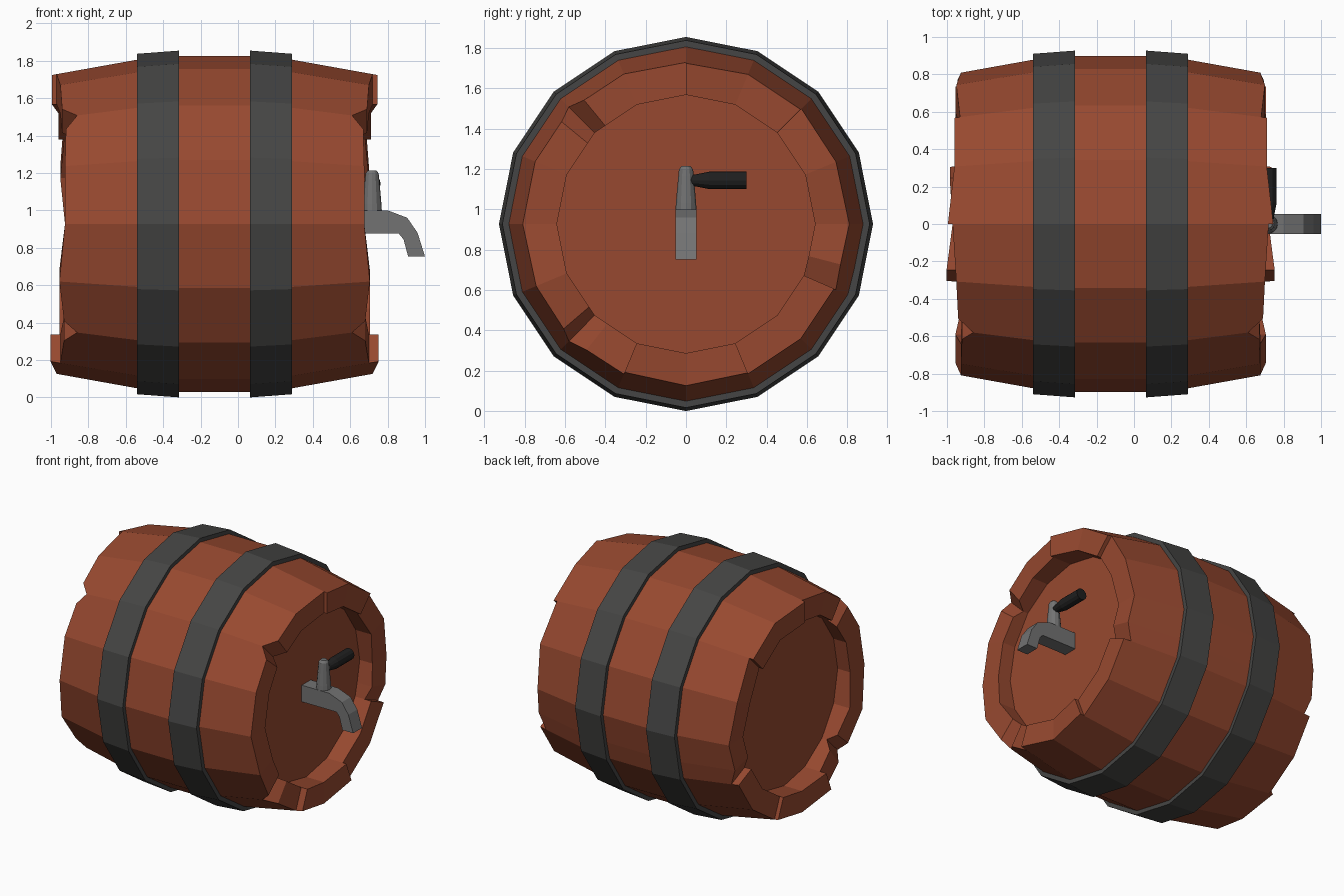
import bpy, bmesh, math
from mathutils import Vector

if "Cube" in bpy.data.objects:
    bpy.data.objects.remove(bpy.data.objects["Cube"])

CX, CZ, N = -0.125, 0.927, 16   # barrel middle, axis height, sides


def material(name, rgb):
    m = bpy.data.materials.new(name)
    m.diffuse_color = (*rgb, 1)
    m.use_nodes = True
    m.node_tree.nodes["Principled BSDF"].inputs["Base Color"].default_value = m.diffuse_color
    return m


WOOD = material("wood", (0.31, 0.066, 0.029))
IRON = material("dark_iron", (0.06, 0.06, 0.058))
METAL = material("grey_metal", (0.17, 0.17, 0.17))
BLACK = material("black_grip", (0.014, 0.014, 0.014))


def finish(bm, name, mat):
    bmesh.ops.remove_doubles(bm, verts=bm.verts, dist=1e-4)
    bmesh.ops.recalc_face_normals(bm, faces=bm.faces)
    me = bpy.data.meshes.new(name)
    bm.to_mesh(me)
    bm.free()
    me.materials.append(mat)
    ob = bpy.data.objects.new(name, me)
    bpy.context.collection.objects.link(ob)
    return ob


def ring_point(k, x, r):
    """Point on a 16-sided ring; fractional k lies on the straight side."""
    i = math.floor(k)
    a, b = (Vector((0, math.cos(j * math.tau / N), math.sin(j * math.tau / N))) for j in (i, i + 1))
    p = a.lerp(b, k - i) * r
    return Vector((x, p.y, p.z + CZ))


def add_face(bm, pts):
    bm.faces.new([bm.verts.new(p) for p in pts])


def lathe(name, profile, axis, origin, sides, mat, hollow=False):
    """Turned part: profile of (distance along axis, radius); hollow closes it as a hoop."""
    bm = bmesh.new()
    rot = Vector((0, 0, 1)).rotation_difference(Vector(axis)).to_matrix()
    rings = [[bm.verts.new(rot @ Vector((r * math.cos(i * math.tau / sides),
                                         r * math.sin(i * math.tau / sides), h)) + Vector(origin))
              for i in range(sides)] for h, r in profile]
    pairs = list(zip(rings, rings[1:]))
    if hollow:
        pairs.append((rings[-1], rings[0]))
    else:
        bm.faces.new(rings[0])
        bm.faces.new(rings[-1])
    for a, b in pairs:
        for i in range(sides):
            j = (i + 1) % sides
            bm.faces.new((a[i], a[j], b[j], b[i]))
    return finish(bm, name, mat)


# Barrel: uneven stave ends as (position round the rim, x of the end)
RIM = [(0, .675), (1, .70), (2, .68), (2, .71), (3, .71), (4, .745), (4, .72), (5, .70),
       (5.75, .69), (6, .61), (6.25, .67), (7, .675), (8, .675), (9, .705), (9.8, .68),
       (10, .61), (10.3, .68), (11, .70), (11, .752), (12, .72), (13, .735), (13, .705),
       (14, .705), (14.95, .705), (14.95, .65), (15.35, .695), (16, .675)]
LID_X, FLAT, R_MID, R_LID = 0.57, 0.31, 0.897, 0.64


def outer_r(x):
    return R_MID - 0.095 * (x - CX - FLAT) / 0.53


bm = bmesh.new()
for s in (1, -1):
    def mx(x):
        return CX + s * (x - CX)
    for (a, x0), (b, x1) in zip(RIM, RIM[1:]):
        o0, o1 = ring_point(a, mx(x0), outer_r(x0)), ring_point(b, mx(x1), outer_r(x1))
        i0, i1 = ring_point(a, mx(x0), R_LID), ring_point(b, mx(x1), R_LID)
        add_face(bm, (o0, o1, i1, i0))                       # stave end
        if a == b:
            continue
        m0, m1 = (ring_point(k, CX + s * FLAT, R_MID) for k in (a, b))
        l0, l1 = (ring_point(k, mx(LID_X), R_LID) for k in (a, b))
        add_face(bm, (m0, m1, o1, o0))                       # tapered side
        add_face(bm, (i0, i1, l1, l0))                       # inner wall
        add_face(bm, (l0, l1, Vector((mx(LID_X), 0, CZ))))   # lid
        if s == 1:                                           # straight middle
            n0, n1 = (ring_point(k, CX - FLAT, R_MID) for k in (a, b))
            add_face(bm, (m0, m1, n1, n0))
finish(bm, "barrel_body", WOOD)

# Iron hoops, mirrored about the barrel middle
for name, s in (("right_hoop", 1), ("left_hoop", -1)):
    lathe(name, [(.19, .89), (.19, .927), (.415, .910), (.415, .87)],
          (s, 0, 0), (CX, 0, CZ), N, IRON, hollow=True)

# Tap spout: side outline extruded across y
outline = [(.565, 1.0), (.80, 1.0), (.905, .96), (.96, .88), (1.0, .752),
           (.91, .752), (.885, .845), (.86, .875), (.565, .875)]
bm = bmesh.new()
f = bm.faces.new([bm.verts.new((x, -.053, z)) for x, z in outline])
ext = bmesh.ops.extrude_face_region(bm, geom=[f])
bmesh.ops.translate(bm, vec=(0, .106, 0),
                    verts=[v for v in ext["geom"] if isinstance(v, bmesh.types.BMVert)])
finish(bm, "tap_spout", METAL)

# Tap stem and grip
lathe("tap_stem", [(0, .052), (.035, .05), (.17, .038), (.20, .035), (.216, .022)],
      (0, 0, 1), (.717, 0, .998), 12, METAL)
lathe("tap_handle", [(.02, .026), (.05, .03), (.115, .043), (.30, .043)],
      (0, 1, 0), (.72, 0, 1.143), 12, BLACK)
